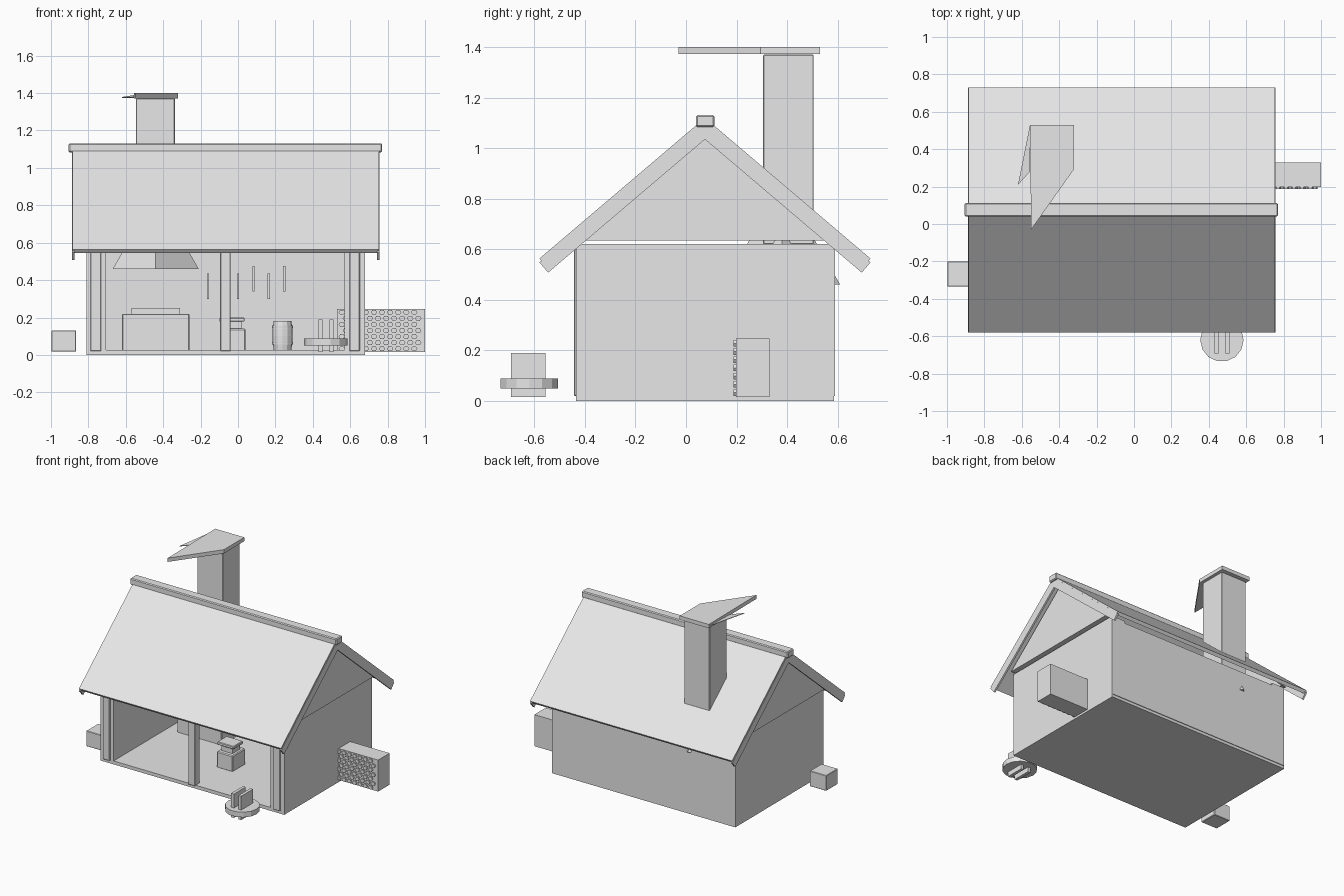
import bpy, bmesh, math
from mathutils import Vector

if "Cube" in bpy.data.objects:
    bpy.data.objects.remove(bpy.data.objects["Cube"], do_unlink=True)

grey = bpy.data.materials.new("plain_grey")
grey.use_nodes = True
COLOUR = (0.8, 0.8, 0.8, 1)
grey.diffuse_color = COLOUR
grey.node_tree.nodes["Principled BSDF"].inputs["Base Color"].default_value = COLOUR


def finish(name, bm):
    bmesh.ops.recalc_face_normals(bm, faces=bm.faces)
    mesh = bpy.data.meshes.new(name)
    bm.to_mesh(mesh)
    bm.free()
    mesh.materials.append(grey)
    ob = bpy.data.objects.new(name, mesh)
    bpy.context.scene.collection.objects.link(ob)
    return ob


def box(name, x, y, z, bevel=0):
    """Box from (low, high) ranges."""
    bm = bmesh.new()
    bmesh.ops.create_cube(bm, size=1)
    for v in bm.verts:
        v.co = Vector([(r[0] + r[1]) / 2 + c * (r[1] - r[0]) for r, c in zip((x, y, z), v.co)])
    if bevel:
        bmesh.ops.bevel(bm, geom=bm.edges[:], offset=bevel, segments=1, affect='EDGES')
    return finish(name, bm)


def extrude(name, points, offset):
    """Solid from a planar outline pushed along an offset."""
    bm = bmesh.new()
    face = bm.faces.new([bm.verts.new(p) for p in points])
    res = bmesh.ops.extrude_face_region(bm, geom=[face], use_keep_orig=True)
    bmesh.ops.translate(bm, vec=offset, verts=[e for e in res["geom"] if isinstance(e, bmesh.types.BMVert)])
    return finish(name, bm)


def lathe(name, cx, cy, profile, sides, turn=0):
    """Rings of (radius, height) joined into a closed solid."""
    bm = bmesh.new()
    rings = []
    for r, z in profile:
        angles = [turn + math.tau * i / sides for i in range(sides)]
        rings.append([bm.verts.new((cx + r * math.cos(a), cy + r * math.sin(a), z)) for a in angles])
    for a, b in zip(rings, rings[1:]):
        for i in range(sides):
            j = (i + 1) % sides
            bm.faces.new((a[i], a[j], b[j], b[i]))
    bm.faces.new(rings[0])
    bm.faces.new(rings[-1])
    return finish(name, bm)


# Building shell
LEFT, RIGHT, FRONT, BACK = -0.81, 0.68, -0.435, 0.585
WALL_TOP = 0.62
box("floor", (LEFT, RIGHT), (FRONT, BACK), (0, 0.025))
box("right_wall", (LEFT, -0.705), (FRONT, BACK), (0.02, WALL_TOP))
box("left_wall", (0.57, RIGHT), (FRONT, BACK), (0.02, WALL_TOP))
box("back_wall", (LEFT + 0.005, RIGHT - 0.005), (0.53, 0.59), (0.02, 0.6))
for label, x in (("right", -0.76), ("middle", -0.067), ("left", 0.623)):
    box(label + "_front_post", (x - 0.028, x + 0.028), (-0.443, -0.385), (0.02, 0.6), 0.003)

# Roof: each pitch is a sheared strip running down from the ridge
RIDGE, SLOPE = 0.075, 0.85


def pitch(name, side, x, top, depth, run):
    """Roof strip with its end cut square to the slope."""
    low = top - SLOPE * run
    back = depth * SLOPE / (1 + SLOPE ** 2)
    outline = [(0, top), (run, low), (run - back, top - depth - SLOPE * (run - back)), (0, top - depth)]
    extrude(name, [(x[0], RIDGE + side * r, z) for r, z in outline], (x[1] - x[0], 0, 0))


for label, side in (("front", -1), ("back", 1)):
    pitch(label + "_roof", side, (-0.885, 0.755), 1.12, 0.033, 0.655)
    for end, x in (("right", -0.887), ("left", 0.744)):
        pitch(f"{label}_{end}_barge_board", side, (x, x + 0.013), 1.105, 0.07, 0.655)
box("ridge_cap", (-0.905, 0.77), (0.04, 0.112), (1.083, 1.131), 0.006)

# Gable triangles sit just above the side walls
for label, x in (("right", -0.83), ("left", 0.66)):
    extrude(label + "_gable", [(x, RIDGE - 0.51, 0.635), (x, RIDGE + 0.51, 0.635), (x, RIDGE, 1.07)], (0.04, 0, 0))

# Chimney with its lopsided cap, and the hood below
box("chimney", (-0.545, -0.338), (0.305, 0.505), (0.62, 1.37), 0.003)
extrude("chimney_cap", [(-0.556, 0.53, 1.372), (-0.32, 0.53, 1.372), (-0.32, 0.294, 1.372), (-0.55, -0.03, 1.372)],
        (0, 0, 0.028))
extrude("chimney_cap_sliver", [(-0.556, 0.53, 1.385), (-0.62, 0.21, 1.375), (-0.556, 0.28, 1.375)], (0, 0, 0.004))
lathe("forge_hood", -0.44, 0.38, [(0.23, 0.46), (0.11, 0.67)], 4)

# Forge
box("forge_base", (-0.62, -0.26), (0.18, 0.52), (0.02, 0.22), 0.004)
box("forge_bed", (-0.57, -0.31), (0.23, 0.48), (0.22, 0.25))

# Anvil on its block
box("anvil_block", (-0.09, 0.04), (-0.12, 0.03), (0.02, 0.14), 0.006)
box("anvil_waist", (-0.07, 0.018), (-0.09, 0.0), (0.14, 0.18))
box("anvil_top", (-0.1, 0.035), (-0.1, 0.01), (0.178, 0.2), 0.004)

# Barrel with hoops
lathe("barrel", 0.238, 0.4, [(0.047, 0.025), (0.053, 0.07), (0.054, 0.1), (0.053, 0.14), (0.047, 0.182)], 12)
for label, z in (("lower", 0.055), ("upper", 0.145)):
    lathe(label + "_barrel_hoop", 0.238, 0.4, [(0.055, z), (0.055, z + 0.012)], 12)

# Tools hanging on the back wall
for i, (x, z) in enumerate(((-0.16, 0.3), (0, 0.3), (0.083, 0.34), (0.165, 0.3), (0.247, 0.34))):
    box(f"hanging_tool_{i + 1}", (x - 0.006, x + 0.006), (0.515, 0.53), (z, z + 0.135))

# Round grindstone with two uprights
lathe("grindstone", 0.47, -0.62, [(0.116, 0.05), (0.116, 0.088)], 14)
for label, x in (("right", 0.441), ("left", 0.5)):
    box(label + "_grindstone_upright", (x - 0.011, x + 0.011), (-0.693, -0.556), (0.015, 0.19))

# Small crate beside the building
box("crate", (-0.998, -0.865), (-0.335, -0.2), (0.017, 0.13), 0.003)

# Log stack: a bin with staggered hexagonal log ends
box("log_bin", (0.53, 1.0), (0.197, 0.33), (0.015, 0.246))
bm = bmesh.new()
PITCH, ROWS = 0.043, 7
for row in range(ROWS):
    for col in range(10):
        cx = 0.555 + PITCH * (col + 0.5 * (row % 2))
        cz = 0.033 + row * 0.0325
        ring = []
        for y in (0.2, 0.187):
            ring.append([bm.verts.new((cx + 0.017 * math.cos(math.tau * k / 6), y,
                                       cz + 0.015 * math.sin(math.tau * k / 6))) for k in range(6)])
        bm.faces.new(ring[1])
        for k in range(6):
            j = (k + 1) % 6
            bm.faces.new((ring[0][k], ring[0][j], ring[1][j], ring[1][k]))
finish("log_ends", bm)
